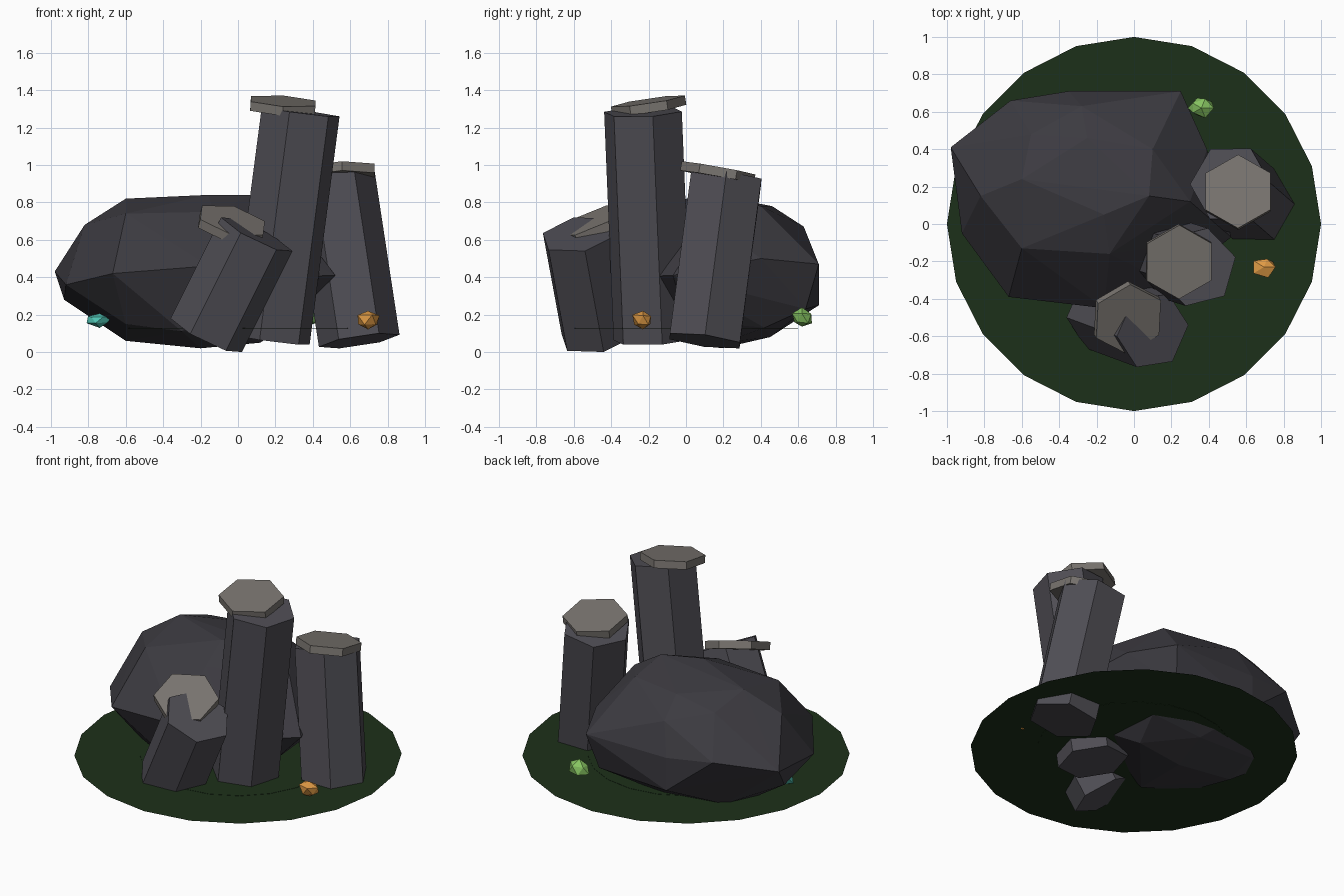
import bpy, bmesh, math, random
from mathutils import Vector, Matrix

if "Cube" in bpy.data.objects:
    bpy.data.objects.remove(bpy.data.objects["Cube"])

random.seed(4)


def material(name, rgb):
    m = bpy.data.materials.new(name)
    m.diffuse_color = (*rgb, 1)
    m.use_nodes = True
    m.node_tree.nodes["Principled BSDF"].inputs["Base Color"].default_value = m.diffuse_color
    return m


STONE = material("column_stone", (0.077, 0.074, 0.088))
DARK = material("boulder_stone", (0.045, 0.043, 0.052))
CAP = material("cap_stone", (0.19, 0.175, 0.16))
GRASS = material("grass", (0.012, 0.03, 0.010))


def add(name, bm, mat):
    bmesh.ops.recalc_face_normals(bm, faces=bm.faces)
    me = bpy.data.meshes.new(name)
    bm.to_mesh(me)
    bm.free()
    me.materials.append(mat)
    ob = bpy.data.objects.new(name, me)
    bpy.context.collection.objects.link(ob)
    return ob


def prism(name, center, axis, length, radius, turn, mat, sides=6):
    # prism centred at a point, tilted so it runs along axis
    bm = bmesh.new()
    tilt = Vector((0, 0, 1)).rotation_difference(Vector(axis)).to_matrix().to_4x4()
    bmesh.ops.create_cone(
        bm, cap_ends=True, segments=sides, radius1=radius, radius2=radius, depth=length,
        matrix=Matrix.Translation(center) @ tilt @ Matrix.Rotation(math.radians(turn), 4, 'Z'))
    return add(name, bm, mat)


# Flat ground disc with a very thin inner pad
bm = bmesh.new()
bmesh.ops.create_circle(bm, cap_ends=True, segments=20, radius=1.0,
                        matrix=Matrix.Translation((0, 0, 0.128)))
add("ground_disc", bm, GRASS)
prism("ground_pad", (0, 0, 0.128), (0, 0, 1), 0.003, 0.6, 0, GRASS, sides=20)

# Leaning columns: bottom centre, top centre, radius, turn
columns = {
    "front": ((-0.17, -0.47, 0.09), (0.1, -0.57, 0.63), 0.213, 36),
    "tall": ((0.175, -0.18, 0.065), (0.335, -0.23, 1.285), 0.216, 44),
    "right": ((0.648, 0.10, 0.06), (0.515, 0.215, 0.935), 0.218, 30),
}
for name, (lo, hi, radius, turn) in columns.items():
    lo, hi = Vector(lo), Vector(hi)
    prism(name + "_column", (lo + hi) / 2, hi - lo, (hi - lo).length, radius, turn, STONE)

# Cap slabs: centre, facing direction
caps = {
    "front": ((-0.035, -0.50, 0.682), (0.27, -0.42, 1)),
    "tall": ((0.24, -0.20, 1.317), (0.07, -0.15, 1)),
    "right": ((0.557, 0.17, 0.96), (-0.03, 0.18, 1)),
}
for name, (center, axis) in caps.items():
    prism(name + "_cap", center, axis, 0.05, 0.2, 0, CAP)

# Boulder: faceted hull around a few corner points
corners = [
    (-.98, .41, .43), (-.66, .66, .50), (-.35, .71, .25), (.25, .71, .47), (-.35, .71, .47),
    (-.82, .15, .68), (-.60, .24, .82), (-.16, .05, .84), (.08, .15, .84), (-.25, .46, .78),
    (-.28, .63, .67), (-.60, -.13, .74), (-.13, -.16, .75), (-.92, -.05, .36), (-.93, .28, .28),
    (-.67, -.39, .42), (-.16, -.45, .46), (.20, -.32, .40), (.52, -.07, .41), (.39, .40, .50),
    (.30, .12, .70), (-.60, .20, .06), (-.20, .19, .02), (.12, .2, .05), (-.3, -.29, .11),
    (-.6, -.18, .15), (.28, 0, .17), (-.15, .45, .08), (-.58, .42, .11), (.2, .64, .23),
    (-.55, .48, .74), (.1, .4, .78), (.2, .42, .13),
]
bm = bmesh.new()
for p in corners:
    bm.verts.new(p)
bmesh.ops.convex_hull(bm, input=bm.verts[:])
loose = [v for v in bm.verts if not v.link_faces]
bmesh.ops.delete(bm, geom=loose, context='VERTS')
add("boulder", bm, DARK)

# Small rough crystals: centre, half sizes, colour
crystals = {
    "orange": ((0.695, -0.23, 0.17), (0.072, 0.06, 0.058), (0.75, 0.33, 0.06)),
    "green": ((0.36, 0.62, 0.18), (0.072, 0.058, 0.054), (0.24, 0.55, 0.12)),
    "teal": ((-0.74, 0.01, 0.172), (0.076, 0.062, 0.039), (0.08, 0.55, 0.45)),
}
for name, (center, size, rgb) in crystals.items():
    bm = bmesh.new()
    bmesh.ops.create_icosphere(bm, subdivisions=1, radius=1.0)
    for v in bm.verts:
        v.co *= random.uniform(0.75, 1.15)
        v.co = Vector(center) + Vector(a * b for a, b in zip(v.co, size))
    add(name + "_crystal", bm, material(name, rgb))
